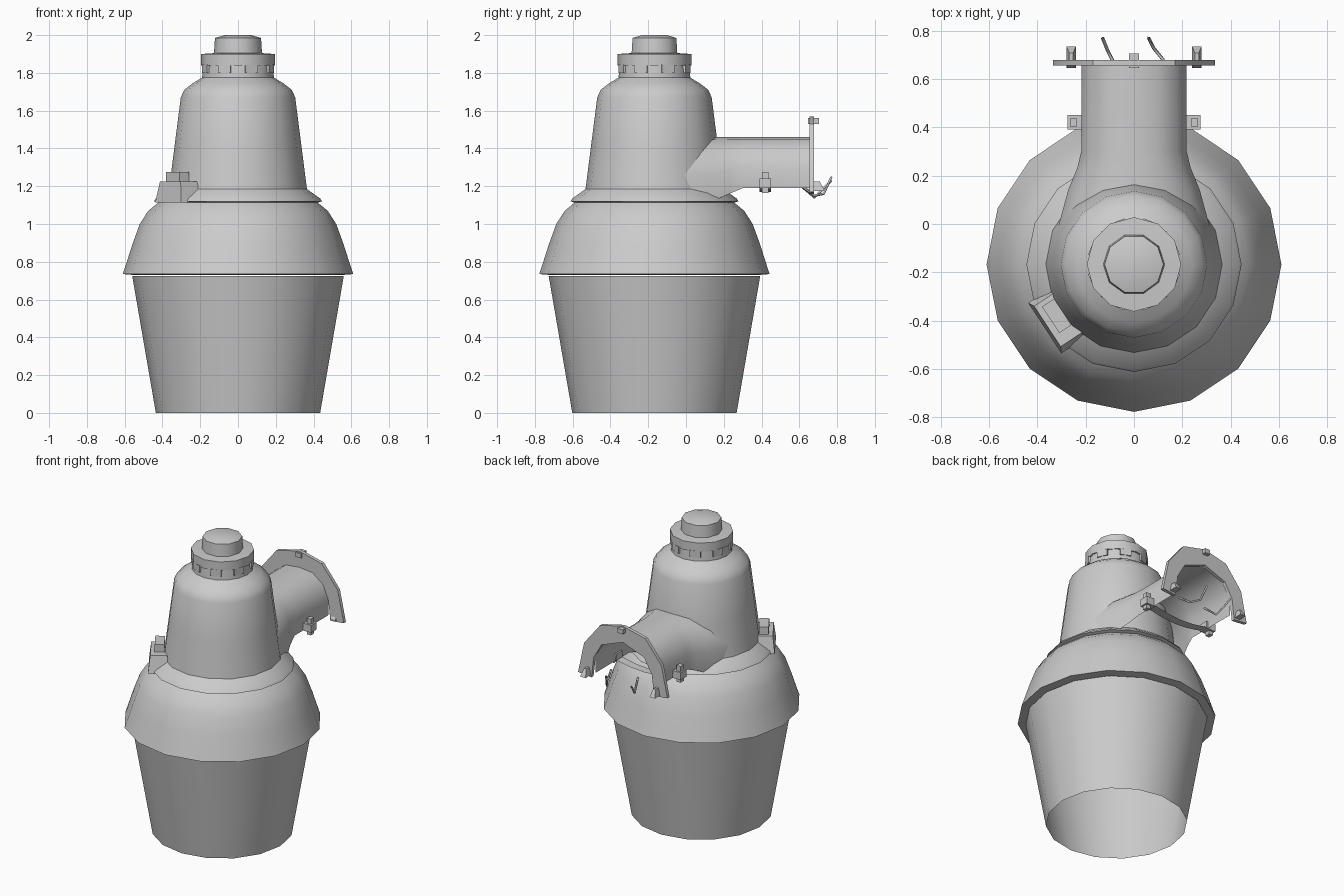
import bpy, bmesh, math
from mathutils import Vector

if "Cube" in bpy.data.objects:
    bpy.data.objects.remove(bpy.data.objects["Cube"])

grey = bpy.data.materials.new("painted grey metal")
grey.use_nodes = True
COLOUR = (0.6, 0.6, 0.6, 1)
grey.diffuse_color = COLOUR
grey.node_tree.nodes["Principled BSDF"].inputs["Base Color"].default_value = COLOUR

AXIS_Y = -0.167  # vertical axis of the lamp body


def finish(name, bm, angle=40, recalc=True):
    if recalc:
        bmesh.ops.recalc_face_normals(bm, faces=bm.faces)
    mesh = bpy.data.meshes.new(name)
    bm.to_mesh(mesh)
    bm.free()
    mesh.materials.append(grey)
    ob = bpy.data.objects.new(name, mesh)
    bpy.context.collection.objects.link(ob)
    bpy.ops.object.select_all(action='DESELECT')
    ob.select_set(True)
    bpy.context.view_layer.objects.active = ob
    bpy.ops.object.shade_smooth_by_angle(angle=math.radians(angle))
    return ob


def skin(bm, loops, closed):
    """Bridge equally long rows of points with quads."""
    rows = [[bm.verts.new(p) for p in loop] for loop in loops]
    for a, b in zip(rows, rows[1:]):
        n = len(a)
        for i in range(n if closed else n - 1):
            j = (i + 1) % n
            bm.faces.new((a[i], a[j], b[j], b[i]))
    return rows


def lathe(name, profile, sides, cap_top=False, angle=40):
    bm = bmesh.new()
    turn = [2 * math.pi * i / sides for i in range(sides)]
    rows = skin(bm, [[(r * math.cos(t), AXIS_Y + r * math.sin(t), z) for t in turn]
                     for r, z in profile], True)
    if cap_top:
        bm.faces.new(rows[-1])
    return finish(name, bm, angle)


def block(name, size, location, turn=0, taper=1.0):
    """Box whose top may be narrower than its base."""
    bm = bmesh.new()
    bmesh.ops.create_cube(bm, size=1)
    for v in bm.verts:
        k = taper if v.co.z > 0 else 1
        v.co = Vector((v.co.x * size[0] * k, v.co.y * size[1] * k, v.co.z * size[2]))
    ob = finish(name, bm, 20)
    ob.location = location
    ob.rotation_euler.z = turn
    return ob


def mirrored(points):
    """Complete an arch from its +x half, listed foot to crown."""
    return points + [(-x, z) for x, z in reversed(points[:-1])]


# Open refractor skirt and the domed reflector housing
lathe("refractor_skirt", [(0.435, 0.0), (0.56, 0.725)], 16)
lathe("reflector_dome", [(0.55, 0.73), (0.61, 0.735), (0.595, 0.78), (0.56, 0.89), (0.52, 1.0),
                         (0.475, 1.07), (0.42, 1.115)], 16, angle=50)

# Ballast housing with its flared foot, shoulder and neck
lathe("ballast_housing", [(0.41, 1.11), (0.445, 1.12), (0.435, 1.135), (0.365, 1.185),
                          (0.335, 1.42), (0.303, 1.67), (0.285, 1.71), (0.24, 1.745),
                          (0.19, 1.775), (0.185, 1.845)], 16, angle=45)

# Socket collar with tabs, and the photocell on top
lathe("socket_collar", [(0.165, 1.84), (0.195, 1.84), (0.195, 1.9), (0.12, 1.905)], 12)
for i in range(8):
    a = math.tau * (i + 0.5) / 8
    block(f"collar_tab_{i + 1}", (0.012, 0.07, 0.045),
          (0.185 * math.cos(a), AXIS_Y + 0.185 * math.sin(a), 1.822), a)
lathe("photocell", [(0.128, 1.89), (0.122, 1.985), (0.07, 2.0)], 10, True)

# Arched arm that grows out of the housing
half = [(0.215, 1.19), (0.218, 1.3), (0.18, 1.39), (0.1, 1.45), (0, 1.46)]
bm = bmesh.new()
loops = []
for y, wide, drop in ((-0.02, 1.45, 0.07), (0.14, 1.25, 0.07), (0.23, 1.08, 0.03),
                      (0.3, 1, 0), (0.66, 1, 0)):
    loops.append([(x * wide, y, z - drop * (1.46 - z) / 0.27) for x, z in mirrored(half)])
skin(bm, loops, False)
finish("mounting_arm", bm, 50)

# Horseshoe end flange, a solid strip around the arm's mouth
inner = mirrored([(0.235, 1.16), (0.218, 1.3), (0.16, 1.4), (0, 1.46)])
outer = mirrored([(0.335, 1.17), (0.29, 1.38), (0.17, 1.53), (0, 1.57)])
bm = bmesh.new()
rows = skin(bm, [[(xi, 0.655, zi), (xo, 0.655, zo), (xo, 0.678, zo), (xi, 0.678, zi)]
                 for (xi, zi), (xo, zo) in zip(inner, outer)], True)
for end in (rows[0], rows[-1]):
    bm.faces.new(end)
finish("arm_flange", bm, 30)

# Clamp saddle across the open underside, with side lugs
bm = bmesh.new()
skin(bm, [[(x, y, 1.2 - 0.03 * math.cos(x * 7)) for x in (-0.21, -0.1, 0, 0.1, 0.21)]
          for y in (0.39, 0.45)], False)
finish("clamp_saddle", bm)
for side, s in (("left", 1), ("right", -1)):
    block(f"{side}_clamp_lug", (0.07, 0.06, 0.05), (s * 0.24, 0.42, 1.215))
    block(f"{side}_clamp_nut", (0.03, 0.035, 0.11), (s * 0.25, 0.42, 1.22))
    block(f"{side}_flange_stud", (0.04, 0.09, 0.05), (s * 0.26, 0.69, 1.2), taper=0.4)
block("top_flange_stud", (0.04, 0.06, 0.03), (0, 0.675, 1.545))


# Loose supply wires at the arm's mouth
def wire(name, points):
    curve = bpy.data.curves.new(name, 'CURVE')
    curve.dimensions = '3D'
    curve.bevel_depth = 0.007
    curve.bevel_resolution = 0
    spline = curve.splines.new('POLY')
    spline.points.add(len(points) - 1)
    for p, co in zip(spline.points, points):
        p.co = (*co, 1)
    curve.materials.append(grey)
    bpy.context.collection.objects.link(bpy.data.objects.new(name, curve))


wire("left_wire", [(0.14, 0.6, 1.21), (0.12, 0.68, 1.15), (0.08, 0.73, 1.16), (0.06, 0.77, 1.25)])
wire("right_wire", [(-0.06, 0.6, 1.21), (-0.09, 0.68, 1.14), (-0.11, 0.72, 1.18), (-0.13, 0.77, 1.23)])

# Latch on the housing foot
turn = math.atan2(-0.21, -0.32)
block("latch_base", (0.13, 0.25, 0.11), (-0.315, -0.395, 1.17), turn, 0.8)
block("latch_button", (0.06, 0.13, 0.06), (-0.32, -0.38, 1.245), turn)
